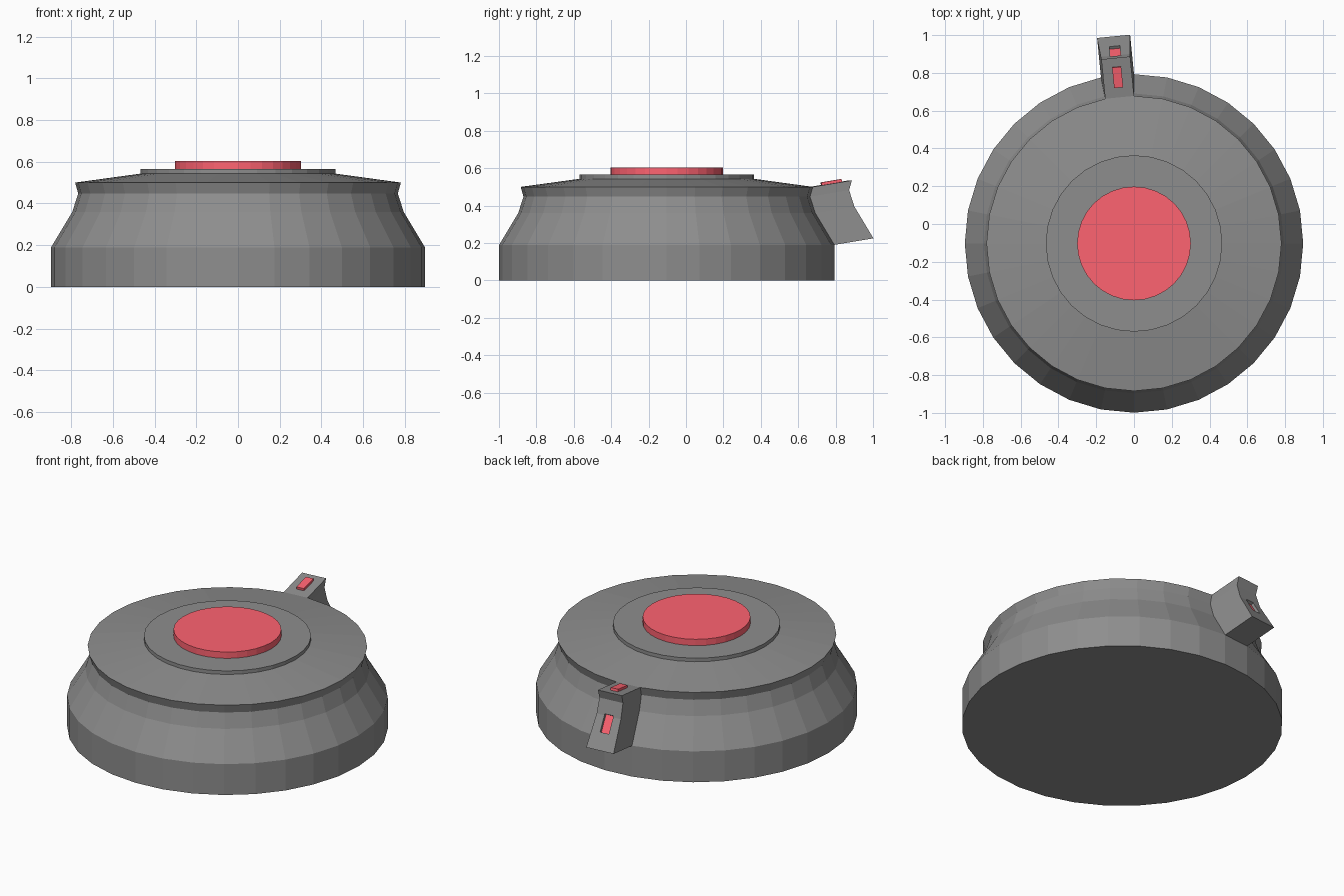
import bpy, bmesh
from math import cos, sin, radians, atan2
from mathutils import Matrix, Vector

if "Cube" in bpy.data.objects:
    bpy.data.objects.remove(bpy.data.objects["Cube"])

SIDES = 32
CY = -0.103                    # body axis in y
STEP = radians(360 / SIDES)
MID = radians(90) + STEP / 2   # direction of the facet carrying the clip


def material(name, *rgb):
    mat = bpy.data.materials.new(name)
    mat.diffuse_color = (*rgb, 1)
    mat.use_nodes = True
    mat.node_tree.nodes["Principled BSDF"].inputs["Base Color"].default_value = mat.diffuse_color
    return mat


red = material("red", 1.0, 0.125, 0.165)
grey = material("dark_grey", 0.27, 0.27, 0.27)


def make_object(name, bm, mat):
    bmesh.ops.recalc_face_normals(bm, faces=bm.faces)
    mesh = bpy.data.meshes.new(name)
    bm.to_mesh(mesh)
    bm.free()
    obj = bpy.data.objects.new(name, mesh)
    bpy.context.collection.objects.link(obj)
    mesh.materials.append(mat)
    return obj


def point(r, angle, z):
    return Vector((r * cos(angle), CY + r * sin(angle), z))


def lathe(name, profile, mat):
    """Capped faceted solid from (radius, z) pairs, bottom to top."""
    bm = bmesh.new()
    rings = [[bm.verts.new(point(r, i * STEP, z)) for i in range(SIDES)]
             for r, z in profile]
    for a, b in zip(rings, rings[1:]):
        for i in range(SIDES):
            j = (i + 1) % SIDES
            bm.faces.new((a[i], a[j], b[j], b[i]))
    bm.faces.new(rings[0])
    bm.faces.new(rings[-1])
    return make_object(name, bm, mat)


def clip_box(name, radius, z, tilt, size, mat, shift=0):
    """Box placed on the clip, tilted to lie on its surface."""
    bm = bmesh.new()
    m = (Matrix.Translation(point(radius, MID, z))
         @ Matrix.Rotation(STEP / 2, 4, 'Z') @ Matrix.Rotation(tilt, 4, 'X')
         @ Matrix.Translation((0, shift, 0)) @ Matrix.Diagonal((*size, 1)))
    bmesh.ops.create_cube(bm, size=1, matrix=m)
    return make_object(name, bm, mat)


# Body, raised collar and large button
wall = [(0.896, 0.19), (0.794, 0.36), (0.766, 0.448), (0.781, 0.5)]
lathe("body", [(0.896, 0)] + wall + [(0.467, 0.543)], grey)
lathe("collar", [(0.467, 0.53), (0.467, 0.565)], grey)
lathe("main_button", [(0.301, 0.55), (0.301, 0.604)], red)

# Clip: one column of body facets pushed outward and slightly up
bm = bmesh.new()
push = Vector((0.21 * cos(MID), 0.21 * sin(MID), 0.035))
columns = []
for angle in (radians(90), radians(90) + STEP):
    inner = [point(r, angle, z) for r, z in wall]
    outer = [p + push for p in inner]
    columns.append([bm.verts.new(p) for p in inner + outer[::-1]])
a, b = columns
n = len(a)
for i in range(n):
    j = (i + 1) % n
    bm.faces.new((a[i], a[j], b[j], b[i]))
for i in range(n // 2 - 1):    # side quads
    for c in columns:
        bm.faces.new((c[i], c[i + 1], c[n - 2 - i], c[n - 1 - i]))
clip = make_object("clip", bm, grey)

# Small button on top of the clip
clip_box("clip_button", 0.885, 0.52, atan2(0.035, 0.21), (0.048, 0.11, 0.026), red)

# Recessed red window on the clip's outer face
slope = atan2(0.102, 0.17)
cutter = clip_box("window_cutter", 1.022, 0.357, slope, (0.056, 0.05, 0.105), grey, 0.007)
cutter.hide_render = True
cutter.hide_viewport = True
cut = clip.modifiers.new("window", 'BOOLEAN')
cut.object = cutter
cut.operation = 'DIFFERENCE'
cut.solver = 'EXACT'
clip_box("clip_window", 1.022, 0.357, slope, (0.055, 0.01, 0.104), red, -0.02)
